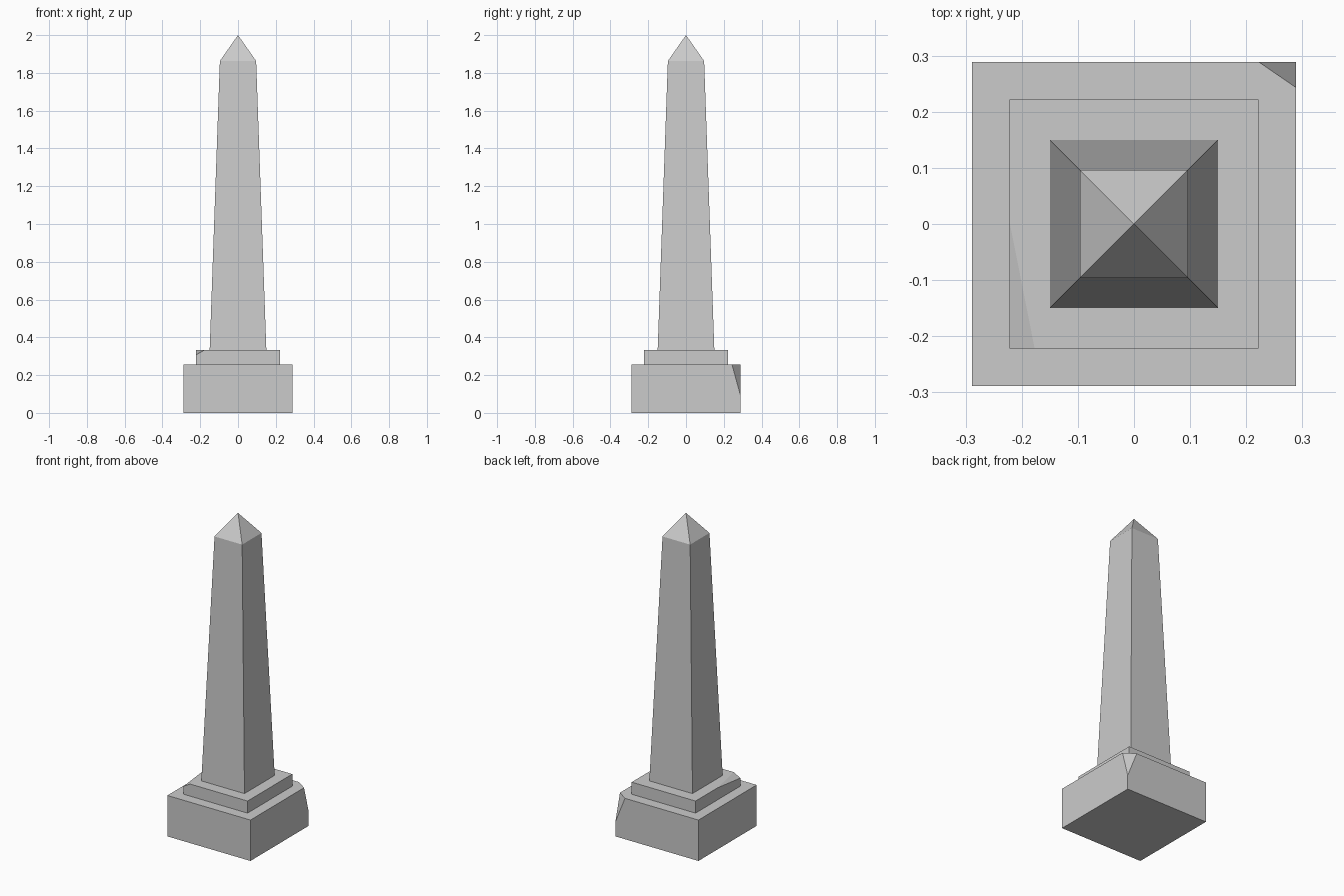
import bpy, bmesh
from mathutils import Vector

if "Cube" in bpy.data.objects:
    bpy.data.objects.remove(bpy.data.objects["Cube"])


def stacked_squares(name, rings, chip=None):
    """Square-section solid from (half_width, z) rings; a half width of 0 makes an apex.
    chip = three points of a plane that breaks off one corner."""
    bm = bmesh.new()
    loops = []
    for h, z in rings:
        if h == 0:
            loops.append([bm.verts.new((0, 0, z))] * 4)
        else:
            loops.append([bm.verts.new((sx * h, sy * h, z))
                          for sx, sy in ((-1, -1), (1, -1), (1, 1), (-1, 1))])
    bm.faces.new(loops[0][::-1])
    for lo, hi in zip(loops, loops[1:]):
        for i in range(4):
            j = (i + 1) % 4
            quad = [lo[i], lo[j], hi[j], hi[i]]
            bm.faces.new(list(dict.fromkeys(quad)))
    if rings[-1][0] > 0:
        bm.faces.new(loops[-1])
    if chip:
        a, b, c = (Vector(p) for p in chip)
        n = (b - a).cross(c - a).normalized()
        if n.dot(a) < 0:
            n = -n
        cut = bmesh.ops.bisect_plane(bm, geom=bm.verts[:] + bm.edges[:] + bm.faces[:],
                                     plane_co=a, plane_no=n, clear_outer=True)
        edges = [e for e in cut["geom_cut"] if isinstance(e, bmesh.types.BMEdge)]
        bmesh.ops.holes_fill(bm, edges=edges, sides=0)
    bmesh.ops.recalc_face_normals(bm, faces=bm.faces[:])
    mesh = bpy.data.meshes.new(name)
    bm.to_mesh(mesh)
    bm.free()
    obj = bpy.data.objects.new(name, mesh)
    bpy.context.collection.objects.link(obj)
    return obj


BASE, STEP = 0.289, 0.222      # half widths
Z1, Z2 = 0.257, 0.333          # tops of base and step

# Base block with its back right corner broken off
stacked_squares("base_block", [(BASE, 0), (BASE, Z1)],
                chip=[(0.222, BASE, Z1), (BASE, 0.243, Z1), (BASE, BASE, 0.09)])

# Step with a shallow chip at its front left corner
stacked_squares("step", [(STEP, Z1), (STEP, Z2)],
                chip=[(-STEP, 0.005, Z2), (-0.177, -STEP, Z2), (-STEP, -STEP, 0.308)])

# Tapered shaft with pyramid tip
stacked_squares("shaft", [(0.15, Z2), (0.096, 1.863), (0, 2.0)])
